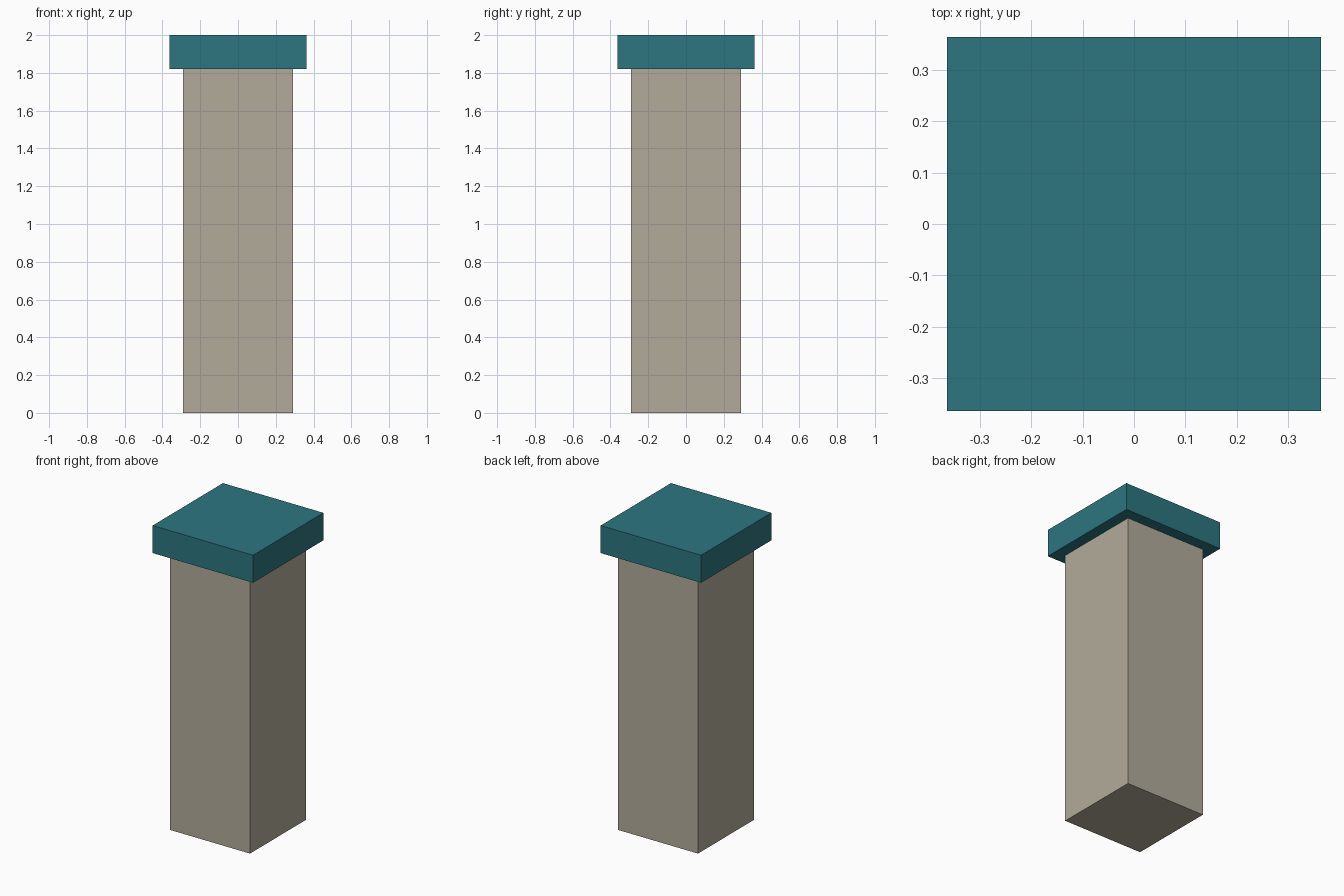
import bpy

if "Cube" in bpy.data.objects:
    bpy.data.objects.remove(bpy.data.objects["Cube"])


def make_material(name, color):
    mat = bpy.data.materials.new(name)
    mat.diffuse_color = (*color, 1.0)
    mat.use_nodes = True
    mat.node_tree.nodes["Principled BSDF"].inputs["Base Color"].default_value = mat.diffuse_color
    return mat


def box(name, width, z_bottom, z_top, mat):
    """Square block centred on the z axis."""
    bpy.ops.mesh.primitive_cube_add(size=1, location=(0, 0, (z_bottom + z_top) / 2))
    obj = bpy.context.object
    obj.name = name
    obj.scale = (width, width, z_top - z_bottom)
    bpy.ops.object.transform_apply(location=False, rotation=False, scale=True)
    obj.data.materials.append(mat)
    return obj


stone = make_material("stone", (0.45, 0.41, 0.33))
teal = make_material("teal", (0.026, 0.18, 0.22))

# Square pillar shaft
box("pillar_shaft", 0.58, 0.0, 1.82, stone)

# Overhanging cap slab
box("pillar_cap", 0.727, 1.82, 2.0, teal)
